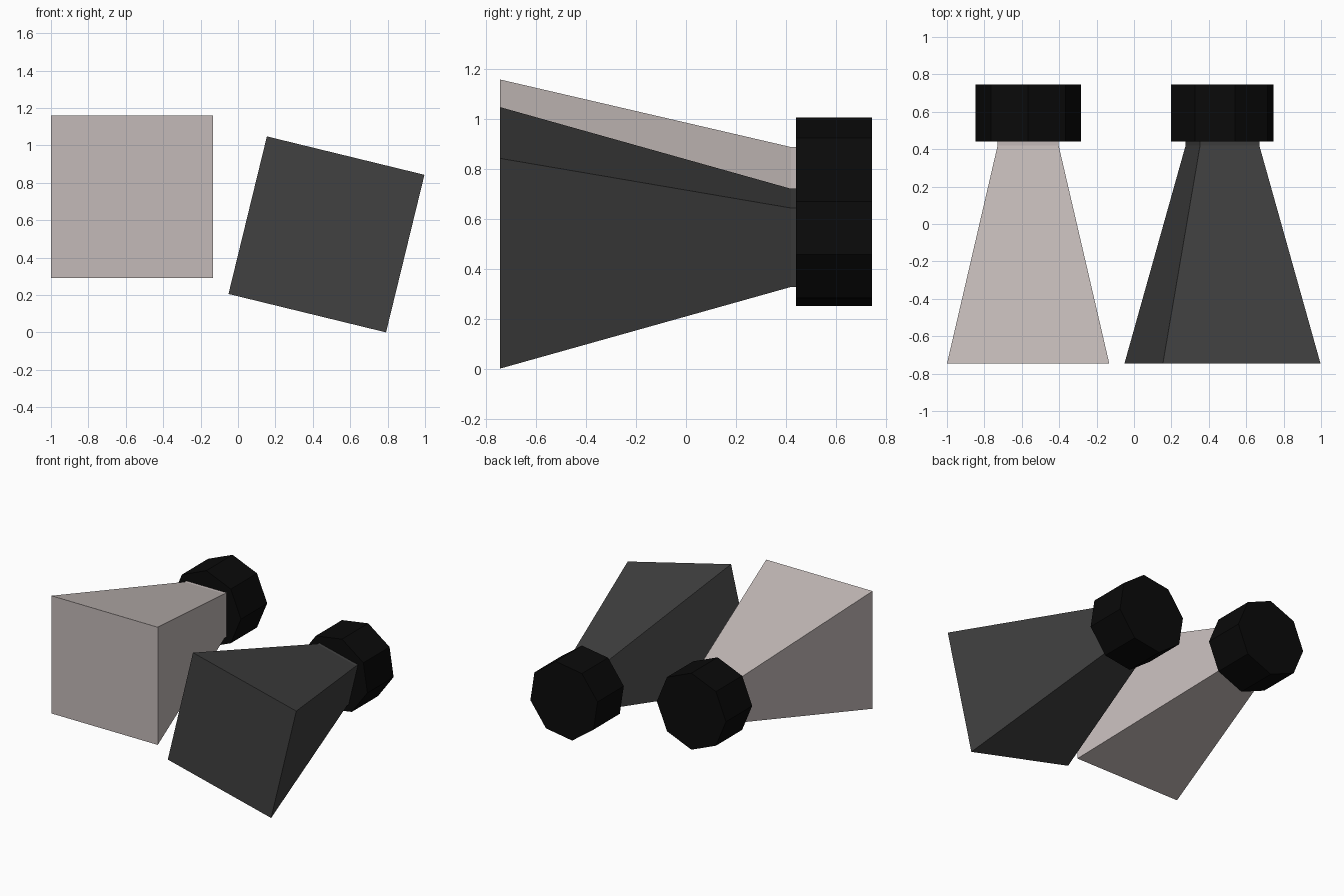
import bpy, bmesh, math
from mathutils import Matrix

if "Cube" in bpy.data.objects:
    bpy.data.objects.remove(bpy.data.objects["Cube"])


def material(name, rgb):
    m = bpy.data.materials.new(name)
    m.diffuse_color = (*rgb, 1)
    m.use_nodes = True
    m.node_tree.nodes["Principled BSDF"].inputs["Base Color"].default_value = m.diffuse_color
    return m


pale = material("pale_grey", (0.55, 0.49, 0.48))
dark = material("dark_grey", (0.052, 0.052, 0.052))
black = material("black", (0.003, 0.003, 0.003))


def loft(name, sides, phase, rings, loc, roll, mat):
    """Straight loft along y: rings are (y, radius) pairs, closed at both ends."""
    bm = bmesh.new()
    loops = []
    for y, r in rings:
        loops.append([bm.verts.new((r * math.cos(phase + math.tau * i / sides), y,
                                    r * math.sin(phase + math.tau * i / sides)))
                      for i in range(sides)])
    for a, b in zip(loops, loops[1:]):
        for i in range(sides):
            j = (i + 1) % sides
            bm.faces.new((a[i], a[j], b[j], b[i]))
    bm.faces.new(loops[0])
    bm.faces.new(loops[-1][::-1])
    bmesh.ops.recalc_face_normals(bm, faces=bm.faces)
    bm.transform(Matrix.Translation(loc) @ Matrix.Rotation(roll, 4, 'Y'))
    me = bpy.data.meshes.new(name)
    bm.to_mesh(me)
    bm.free()
    me.materials.append(mat)
    ob = bpy.data.objects.new(name, me)
    bpy.context.collection.objects.link(ob)


D = math.sqrt(2)
# two weights: square tapered body with short neck, octagonal end cap
for side, x, z, roll, mat in (("left", -0.566, 0.725, 0, pale),
                              ("right", 0.473, 0.524, math.radians(13.7), dark)):
    loft(side + "_tapered_body", 4, math.pi / 4,
         [(-0.745, 0.4335 * D), (0.42, 0.163 * D), (0.45, 0.163 * D)],
         (x, 0, z), roll, mat)
    loft(side + "_end_cap", 8, 0, [(0.44, 0.282), (0.745, 0.282)],
         (x, 0, z), roll, black)
